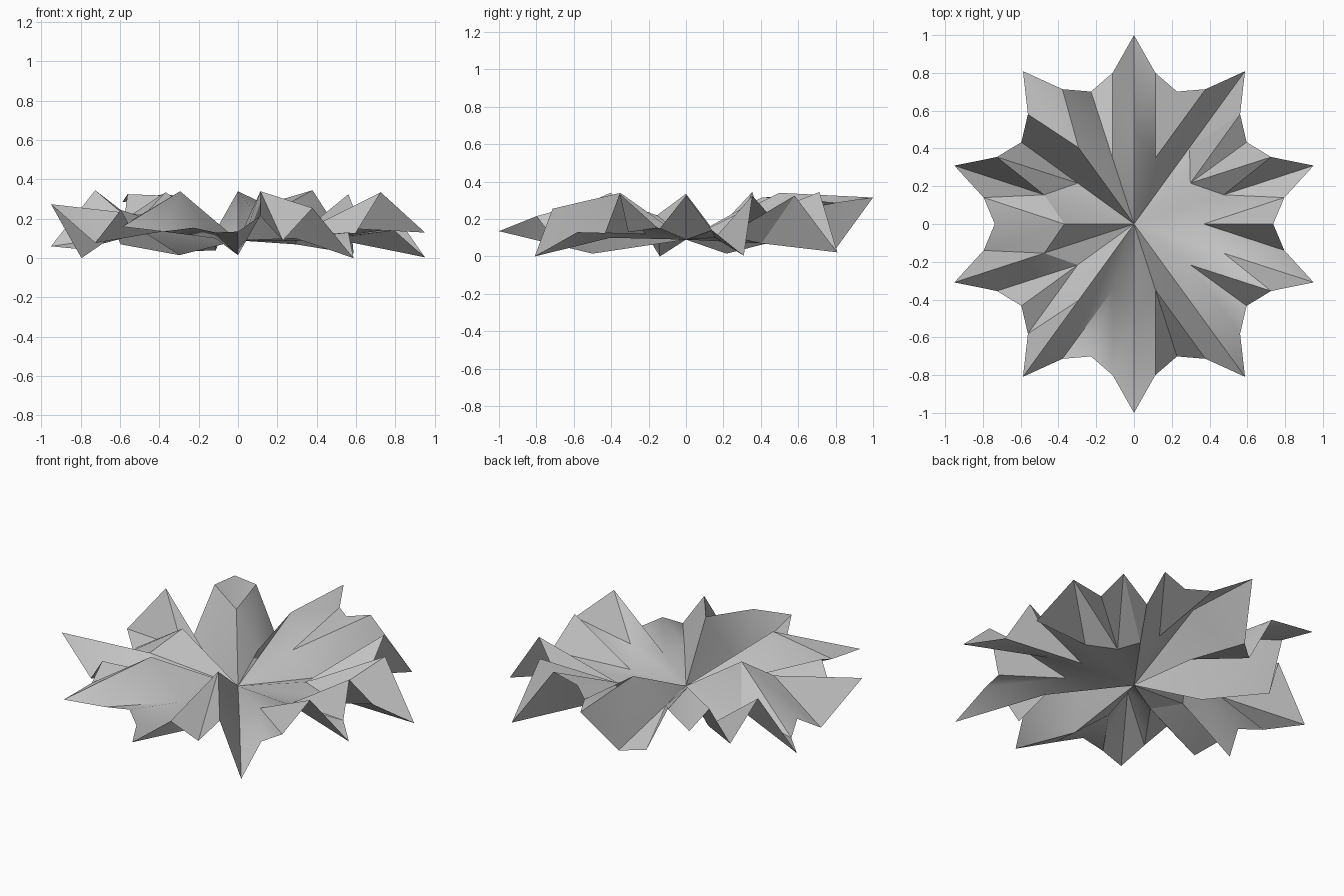
import bpy, bmesh, math

cube = bpy.data.objects.get("Cube")
if cube:
    bpy.data.objects.remove(cube)

# One plain grey for the whole folded sheet
grey = bpy.data.materials.new("light_grey")
grey.use_nodes = True
colour = (0.55, 0.55, 0.55, 1.0)
grey.diffuse_color = colour
bsdf = grey.node_tree.nodes["Principled BSDF"]
bsdf.inputs["Base Color"].default_value = colour
bsdf.inputs["Roughness"].default_value = 0.7

# Fold heights per petal, clockwise from the back:
# tip, left shoulder, right shoulder, notch, mid rib, inner valley
HEIGHTS = [
    (0.315, 0.04, 0.285, 0.30, 0.34, 0.20),
    (0.022, 0.345, 0.325, 0.235, 0.07, 0.11),
    (0.004, 0.325, 0.14, 0.325, 0.10, 0.09),
    (0.13, 0.15, 0.335, 0.125, 0.155, 0.12),
    (0.0, 0.13, 0.255, 0.09, 0.10, 0.34),
    (0.135, 0.215, 0.13, 0.155, 0.015, 0.10),
    (0.16, 0.135, 0.18, 0.245, 0.34, 0.15),
    (0.274, 0.077, 0.0, 0.09, 0.22, 0.335),
    (0.06, 0.045, 0.345, 0.07, 0.13, 0.015),
    (0.285, 0.325, 0.325, 0.035, 0.315, 0.14),
]
CENTRE_Z = 0.09
COUNT = len(HEIGHTS)
STEP = 2 * math.pi / COUNT
SHOULDER_R = math.hypot(0.8, 0.113)
SHOULDER_A = math.atan2(0.113, 0.8)

bm = bmesh.new()


def point(radius, angle, z):
    """Vertex at a clockwise angle from the back."""
    return bm.verts.new((radius * math.sin(angle), radius * math.cos(angle), z))


# Rings of points
centre = bm.verts.new((0, 0, CENTRE_Z))
petals = []
for k, (tip, left, right, notch, mid, inner) in enumerate(HEIGHTS):
    a = k * STEP
    petals.append({
        "tip": point(1.0, a, tip),
        "left": point(SHOULDER_R, a - SHOULDER_A, left),
        "right": point(SHOULDER_R, a + SHOULDER_A, right),
        "notch": point(0.737, a + STEP / 2, notch),
        "mid": point(0.5, a, mid),
        "inner": point(0.3685, a + STEP / 2, inner),
    })


def half_petal(p, shoulder, inner, notch, flip):
    """Four folded triangles on one side of a petal's rib."""
    s, m = p[shoulder], p["mid"]
    for tri in ((centre, m, inner), (m, s, inner), (m, p["tip"], s), (inner, s, notch)):
        bm.faces.new(tri if flip else tri[::-1])


for k, p in enumerate(petals):
    before = petals[k - 1]
    half_petal(p, "right", p["inner"], p["notch"], False)
    half_petal(p, "left", before["inner"], before["notch"], True)

# Upper side outward
bm.normal_update()
for f in bm.faces:
    if f.normal.z < 0:
        f.normal_flip()

mesh = bpy.data.meshes.new("folded_star")
bm.to_mesh(mesh)
bm.free()
mesh.materials.append(grey)
star = bpy.data.objects.new("folded_star", mesh)
bpy.context.collection.objects.link(star)

# Soft folds shade smoothly, steep folds stay sharp
for o in bpy.context.selected_objects:
    o.select_set(False)
star.select_set(True)
bpy.context.view_layer.objects.active = star
bpy.ops.object.shade_smooth_by_angle(angle=math.radians(30))
